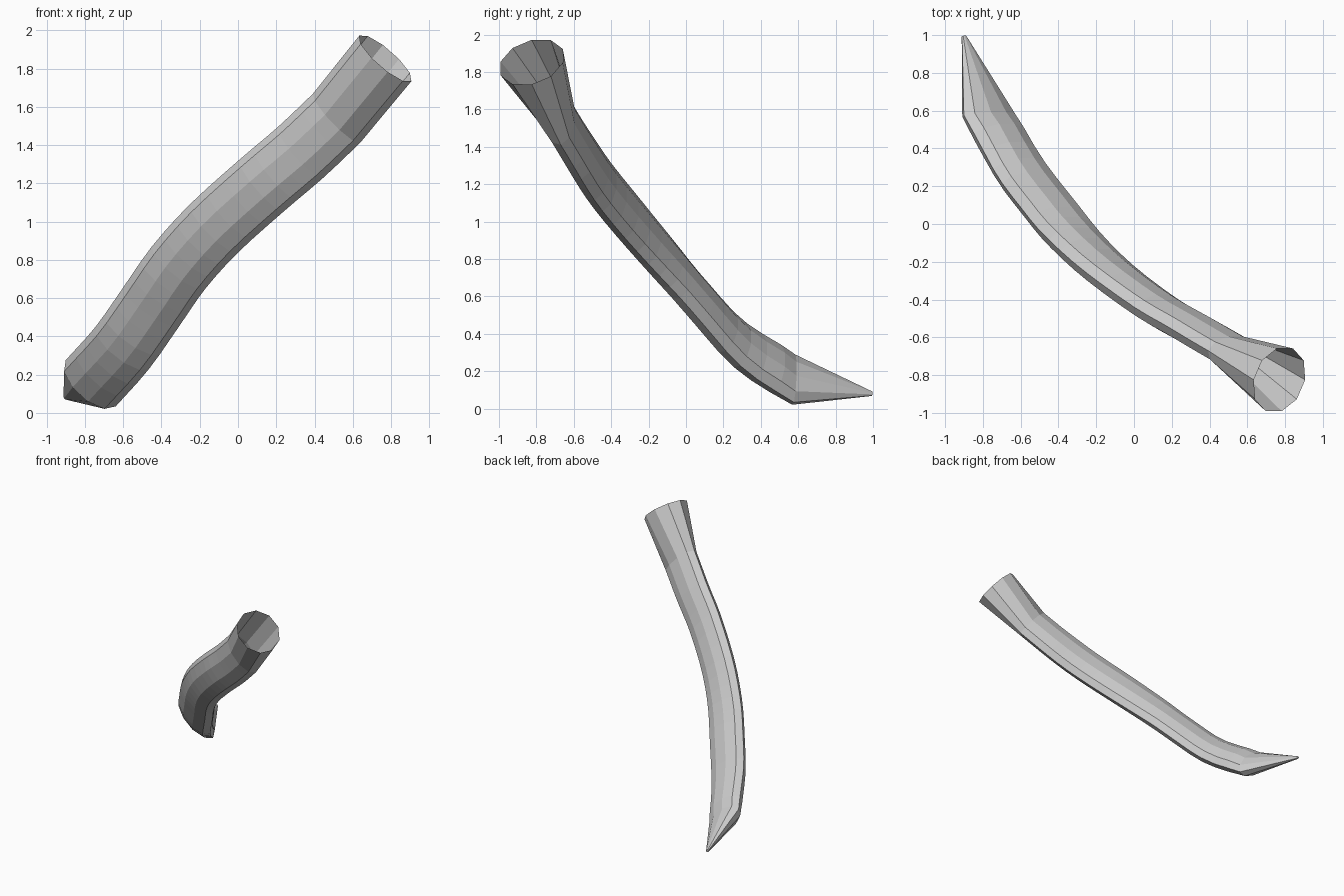
import bpy, bmesh, math
from mathutils import Vector

if "Cube" in bpy.data.objects:
    bpy.data.objects.remove(bpy.data.objects["Cube"])

SIDES = 10
STEPS = 3

# Centre line of the flattened body, from the lower bend to the flared neck
path = [Vector(p) for p in [
    (-.77, .577, .155), (-.605, .29, .34), (-.45, .085, .56), (-.31, -.085, .76),
    (-.125, -.26, .965), (.125, -.445, 1.19), (.325, -.56, 1.36), (.515, -.67, 1.54)]]


def spline(pts, steps):
    """Catmull-Rom curve through the points."""
    p = [2 * pts[0] - pts[1]] + pts + [2 * pts[-1] - pts[-2]]
    out = []
    for i in range(1, len(p) - 2):
        a, b, c, d = p[i - 1:i + 3]
        for s in range(steps):
            t = s / steps
            out.append(.5 * (2 * b + (c - a) * t + (2 * a - 5 * b + 4 * c - d) * t * t
                             + (3 * b - a - 3 * c + d) * t ** 3))
    return out + [pts[-1]]


def ring(bm, centre, normal, wide, thin):
    """Elliptical ring of vertices, wide axis kept in the xz plane."""
    n = normal.normalized()
    u = n.cross(Vector((0, 1, 0))).normalized()
    v = n.cross(u)
    return [bm.verts.new(centre + u * wide * math.cos(a) + v * thin * math.sin(a))
            for a in (2 * math.pi * k / SIDES for k in range(SIDES))]


bm = bmesh.new()
pts = spline(path, STEPS)

# Pinched tip
rings = [ring(bm, Vector((-.90, .995, .08)), Vector((.165, -.97, .18)), .014, .01)]

# Flattened body
for i, c in enumerate(pts):
    t = pts[min(i + 1, len(pts) - 1)] - pts[max(i - 1, 0)]
    if i == 0:
        t = Vector((.12, -.98, .13))
    rings.append(ring(bm, c, t, .178, .085))

# Round open mouth
rings.append(ring(bm, Vector((.77, -.825, 1.853)), Vector((.63, -.26, .72)), .181, .181))

# Skin the rings together
for r, s in zip(rings, rings[1:]):
    for k in range(SIDES):
        j = (k + 1) % SIDES
        bm.faces.new((r[k], r[j], s[j], s[k]))
bm.faces.new(rings[0][::-1])
bmesh.ops.recalc_face_normals(bm, faces=bm.faces)

mesh = bpy.data.meshes.new("curved_tube")
bm.to_mesh(mesh)
bm.free()
obj = bpy.data.objects.new("curved_tube", mesh)
bpy.context.collection.objects.link(obj)
